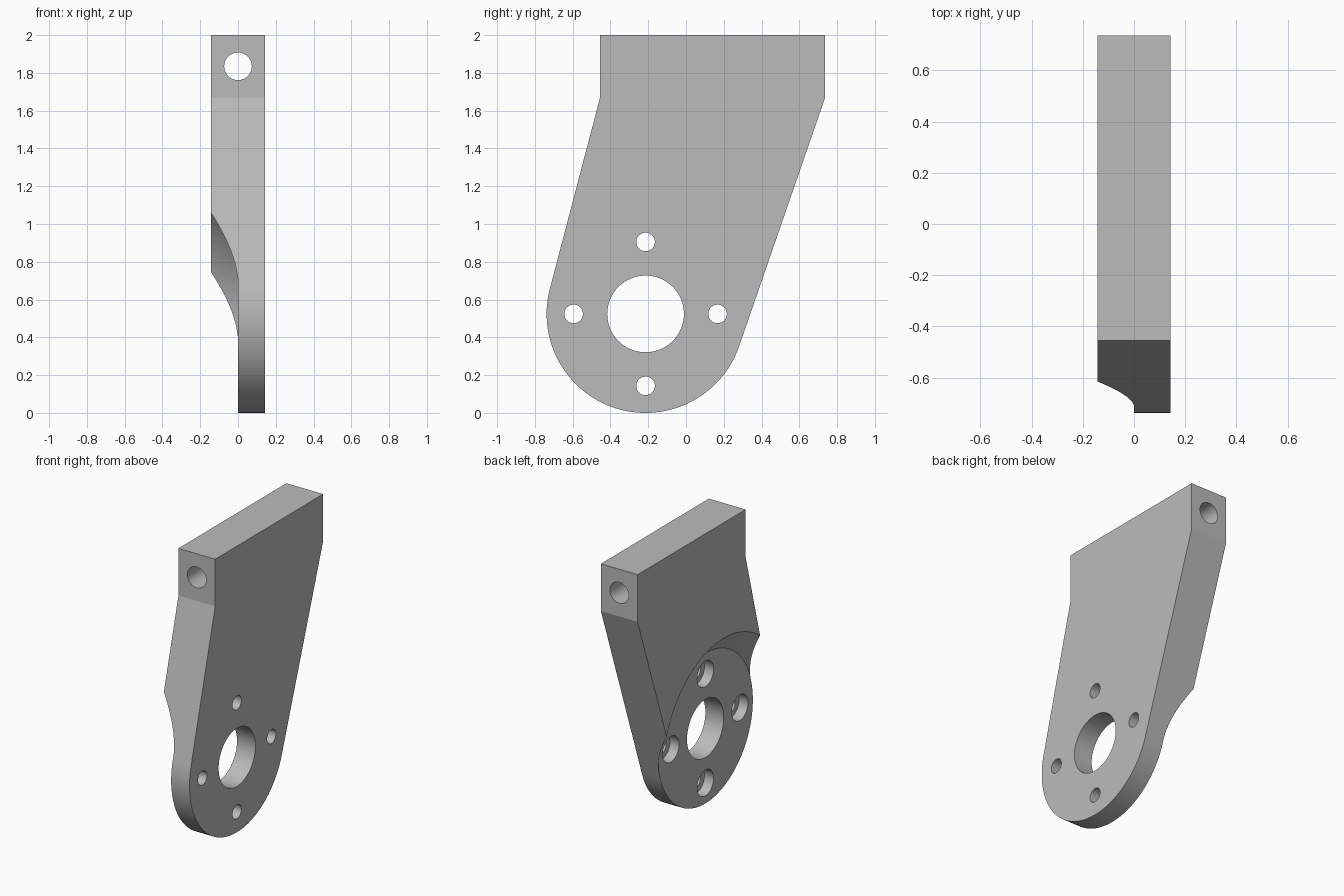
import bpy, bmesh, math
from mathutils import Matrix, Vector

cube = bpy.data.objects.get("Cube")
if cube:
    bpy.data.objects.remove(cube, do_unlink=True)

HALF = 0.142            # half thickness of the plate
CY, CZ, R = -0.214, 0.524, 0.524   # centre and radius of the rounded end
FRONT, BACK, KINK, TOP = -0.455, 0.737, 1.67, 2.0

grey = bpy.data.materials.new("plain grey")
grey.use_nodes = True
colour = (0.5, 0.5, 0.5, 1)
grey.diffuse_color = colour
grey.node_tree.nodes["Principled BSDF"].inputs["Base Color"].default_value = colour


def make_object(name, bm):
    bmesh.ops.recalc_face_normals(bm, faces=bm.faces)
    mesh = bpy.data.meshes.new(name)
    bm.to_mesh(mesh)
    bm.free()
    mesh.materials.append(grey)
    obj = bpy.data.objects.new(name, mesh)
    bpy.context.collection.objects.link(obj)
    return obj


def tangent_angle(y, z, side):
    """Angle on the rounded end where the line from (y, z) touches it."""
    dy, dz = y - CY, z - CZ
    return math.atan2(dz, dy) + side * math.acos(R / math.hypot(dy, dz))


# Plate outline: square head, tapering sides, rounded lower end
start = tangent_angle(FRONT, KINK, 1)
end = tangent_angle(BACK, KINK, -1) + 2 * math.pi
steps = 96
outline = [(BACK, KINK), (BACK, TOP), (FRONT, TOP), (FRONT, KINK)]
for i in range(steps + 1):
    a = start + (end - start) * i / steps
    outline.append((CY + R * math.cos(a), CZ + R * math.sin(a)))

bm = bmesh.new()
face = bm.faces.new([bm.verts.new((-HALF, y, z)) for y, z in outline])
side = bmesh.ops.extrude_face_region(bm, geom=[face])["geom"]
bmesh.ops.translate(bm, vec=(2 * HALF, 0, 0),
                    verts=[v for v in side if isinstance(v, bmesh.types.BMVert)])
plate = make_object("bracket_plate", bm)


def cut(name, centre, axis, length, r1, r2=None, segments=64):
    """Subtract a cylinder or cone from the plate; r1 is at the low end of the axis."""
    bm = bmesh.new()
    turn = Vector((0, 0, 1)).rotation_difference(Vector(axis)).to_matrix().to_4x4()
    bmesh.ops.create_cone(bm, cap_ends=True, segments=segments, radius1=r1,
                          radius2=r1 if r2 is None else r2, depth=length,
                          matrix=Matrix.Translation(centre) @ turn)
    cutter = make_object(name, bm)
    cutter.hide_render = True
    mod = plate.modifiers.new(name, "BOOLEAN")
    mod.operation = "DIFFERENCE"
    mod.solver = "EXACT"
    mod.object = cutter
    bpy.context.view_layer.objects.active = plate
    bpy.ops.object.modifier_apply(modifier=name)
    bpy.data.objects.remove(cutter, do_unlink=True)


# Conical recess on the right side, then the large bore
floor = R + 0.002
cut("recess", (-0.1, CY, CZ), (1, 0, 0), 0.2, floor + 0.2, floor, 128)
cut("main_bore", (0, CY, CZ), (1, 0, 0), 1, 0.203)

# Four bolt holes with counterbores opening into the recess
for i in range(4):
    a = i * math.pi / 2
    y, z = CY + 0.381 * math.cos(a), CZ + 0.381 * math.sin(a)
    cut("bolt_hole", (0, y, z), (1, 0, 0), 1, 0.049, segments=48)
    cut("counterbore", (0, y, z), (1, 0, 0), 0.14, 0.09, segments=48)

# Pivot hole running front to back through the head
cut("pivot_hole", (0, 0, 1.835), (0, 1, 0), 3, 0.073)

# Smooth curved walls, sharp edges elsewhere
bpy.ops.object.select_all(action="DESELECT")
plate.select_set(True)
bpy.context.view_layer.objects.active = plate
bpy.ops.object.shade_smooth_by_angle(angle=math.radians(12))
